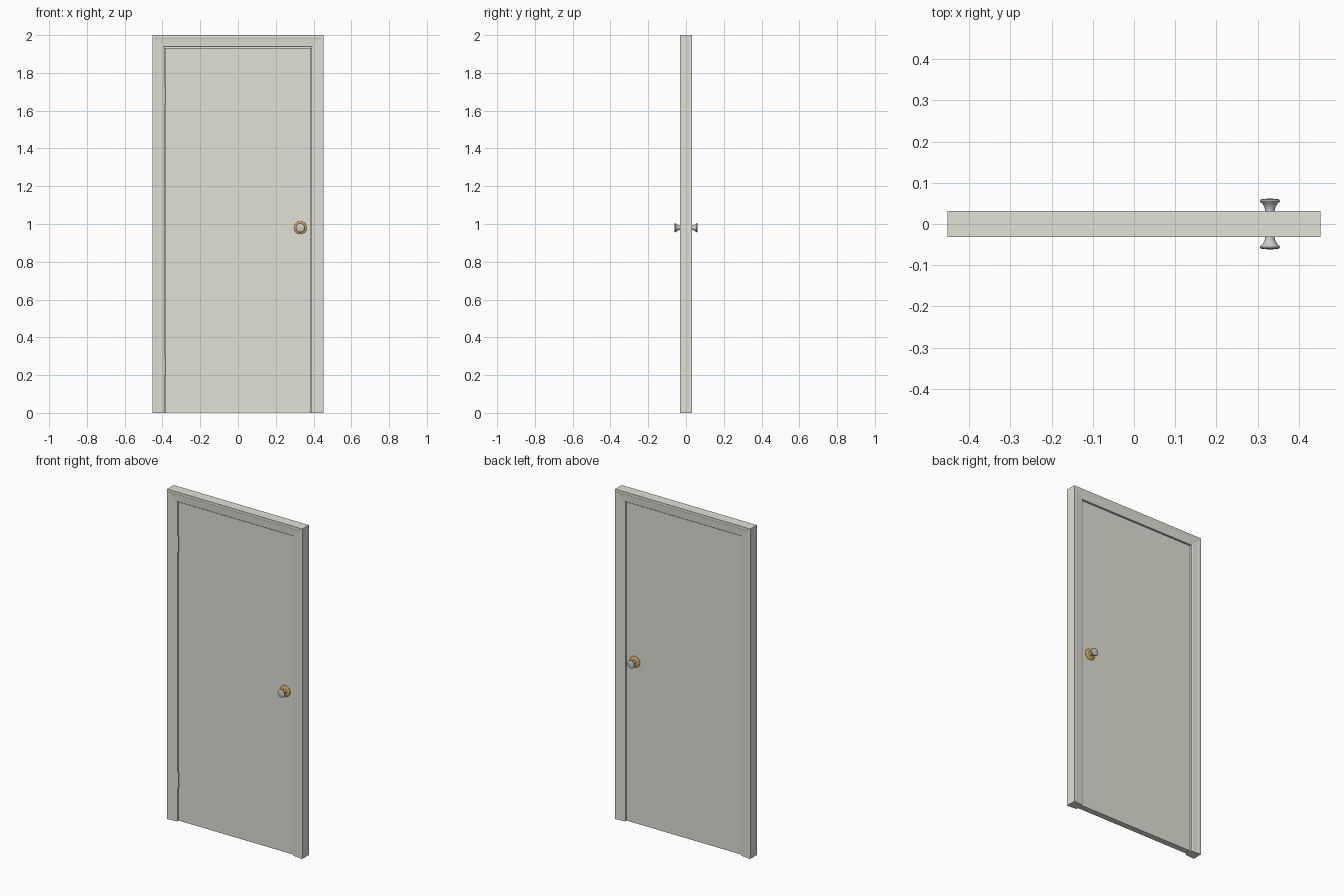
import bpy, bmesh, math
from mathutils import Matrix

if "Cube" in bpy.data.objects:
    bpy.data.objects.remove(bpy.data.objects["Cube"])


def material(name, rgb):
    m = bpy.data.materials.new(name)
    m.diffuse_color = (*rgb, 1)
    m.use_nodes = True
    m.node_tree.nodes["Principled BSDF"].inputs["Base Color"].default_value = m.diffuse_color
    return m


paint = material("paint", (0.75, 0.75, 0.67))
brass = material("brass", (0.60, 0.38, 0.08))


def finish(name, bm, mat=None, angle=None):
    bmesh.ops.recalc_face_normals(bm, faces=bm.faces)
    me = bpy.data.meshes.new(name)
    bm.to_mesh(me)
    bm.free()
    ob = bpy.data.objects.new(name, me)
    bpy.context.collection.objects.link(ob)
    if mat:
        me.materials.append(mat)
    if angle:
        bpy.ops.object.select_all(action='DESELECT')
        ob.select_set(True)
        bpy.context.view_layer.objects.active = ob
        bpy.ops.object.shade_smooth_by_angle(angle=math.radians(angle))
    return ob


def box(name, x0, x1, y0, y1, z0, z1, mat):
    bm = bmesh.new()
    bmesh.ops.create_cube(bm, size=1, matrix=Matrix.Translation(
        ((x0 + x1) / 2, (y0 + y1) / 2, (z0 + z1) / 2)) @ Matrix.Diagonal(
        (x1 - x0, y1 - y0, z1 - z0, 1)))
    return finish(name, bm, mat)


def lathe(name, profile, side, mat, x=0.33, z=0.98, n=32):
    # Revolve (radius, distance) points around the y axis
    bm = bmesh.new()
    rings = [[bm.verts.new((x + r * math.cos(2 * math.pi * i / n), side * d,
                            z + r * math.sin(2 * math.pi * i / n)))
              for i in range(n)] for r, d in profile]
    for a, b in zip(rings, rings[1:]):
        for i in range(n):
            bm.faces.new((a[i], a[(i + 1) % n], b[(i + 1) % n], b[i]))
    bm.faces.new(rings[0])
    bm.faces.new(rings[-1])
    return finish(name, bm, mat, 40)


# Door frame: moulded casing section (inset, y) mitred around three sides
W, H = 0.453, 2.0
half = [(0, 0.0315), (0.014, 0.0315), (0.017, 0.030), (0.058, 0.027), (0.063, 0.024),
        (0.063, 0.004), (0.070, 0.004)]
section = half + [(d, -y) for d, y in reversed(half)]
bm = bmesh.new()
stations = [[bm.verts.new((s * (W - d), y, H - d if top else 0)) for d, y in section]
            for s, top in ((-1, 0), (-1, 1), (1, 1), (1, 0))]
k = len(section)
for a, b in zip(stations, stations[1:]):
    for i in range(k):
        bm.faces.new((a[i], a[(i + 1) % k], b[(i + 1) % k], b[i]))
bm.faces.new(stations[0])
bm.faces.new(stations[-1])
finish("door_frame", bm, paint)

# Door leaf, with a thin clearance to the frame
box("door_leaf", -0.386, 0.386, -0.018, 0.018, 0.003, 1.933, paint)

# Hinge barrels on the front left edge
for label, z in (("upper", 1.68), ("lower", 0.25)):
    bm = bmesh.new()
    bmesh.ops.create_cone(bm, cap_ends=True, segments=16, radius1=0.005, radius2=0.005,
                          depth=0.10, matrix=Matrix.Translation((-0.388, -0.019, z)))
    finish(label + "_hinge", bm, None, 40)

# Knobs and brass roses on both faces
rose = [(0.034, 0.017), (0.034, 0.020), (0.031, 0.023), (0.016, 0.025)]
knob = [(0.014, 0.018), (0.0115, 0.027), (0.0115, 0.034), (0.014, 0.042), (0.018, 0.049),
        (0.023, 0.053), (0.0245, 0.056), (0.023, 0.059), (0.019, 0.0605), (0.006, 0.0615)]
for label, side in (("front", -1), ("back", 1)):
    lathe(label + "_rose", rose, side, brass)
    lathe(label + "_knob", knob, side, None)
